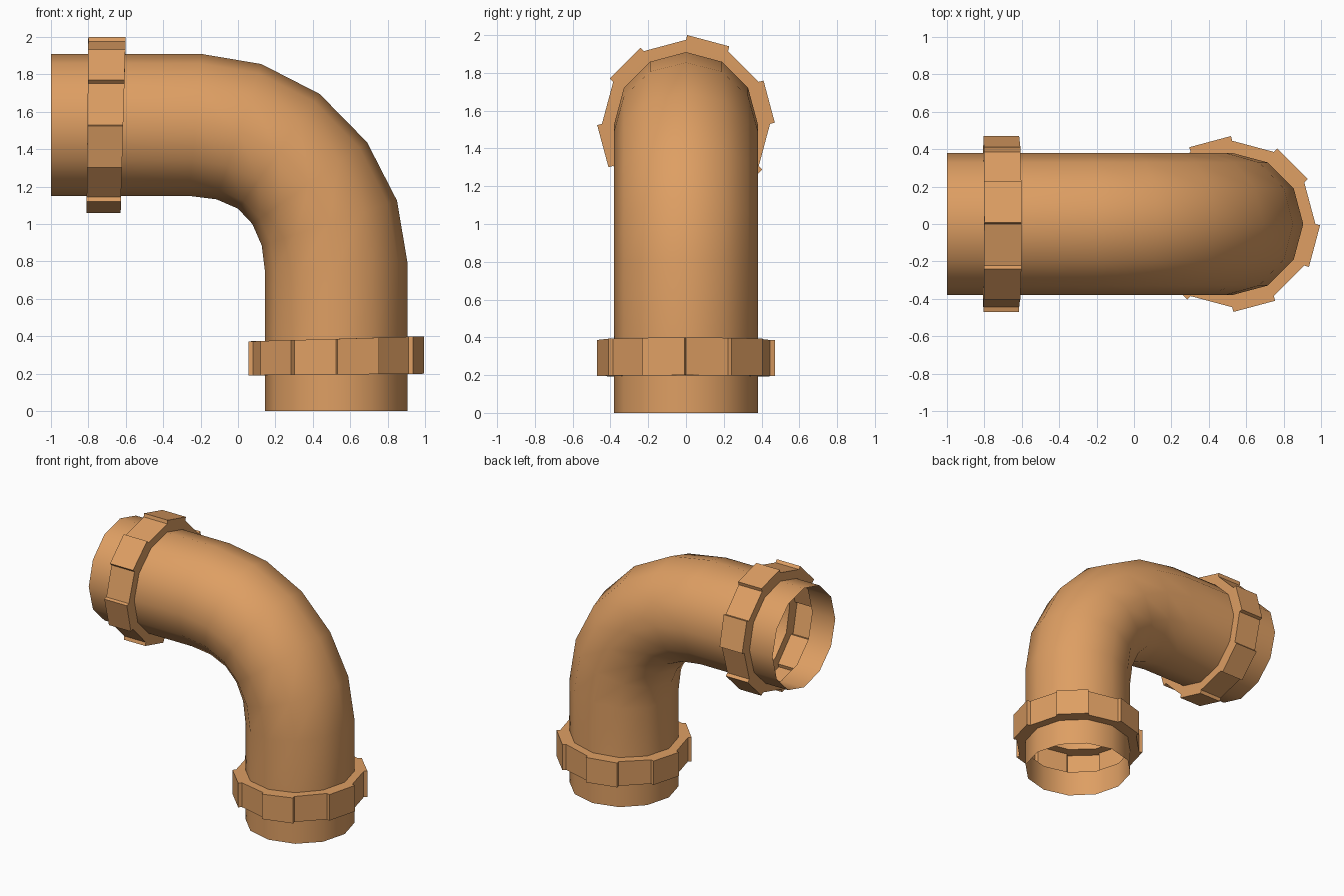
import bpy
import bmesh
import math
from mathutils import Vector

if "Cube" in bpy.data.objects:
    bpy.data.objects.remove(bpy.data.objects["Cube"], do_unlink=True)

SIDES = 12
RADIUS = 0.38        # pipe
BAND = 0.445         # low collar segments
RAISE = 0.026        # extra height of every second collar segment
AXIS = 0.525         # x of the upright leg

clay = bpy.data.materials.new("warm_clay_orange")
clay.use_nodes = True
COLOUR = (0.73, 0.345, 0.125, 1)
clay.diffuse_color = COLOUR
clay.node_tree.nodes["Principled BSDF"].inputs["Base Color"].default_value = COLOUR


def straight(radius, height, tilt):
    """Ring on the upright leg: outer point, inner point, half width."""
    return ((AXIS + radius, height + tilt * radius),
            (AXIS - radius, height - tilt * radius), radius)


def swapped(rings):
    """Carry rings of the upright leg over to the level leg."""
    def flip(p):
        return (p[1] - 1, p[0] + 1.005)
    return [(flip(o), flip(i), w) for o, i, w in reversed(rings)]


def ring_points(ring):
    (ox, oz), (ix, iz), width = ring
    for k in range(SIDES):
        a = math.tau * k / SIDES
        c = math.cos(a) / 2
        yield Vector(((ox + ix) / 2 + (ox - ix) * c,
                      width * math.sin(a),
                      (oz + iz) / 2 + (oz - iz) * c))


def loft(name, rings, raised=None):
    """Skin the rings; optionally raise alternate faces of the middle row."""
    bm = bmesh.new()
    loops = [[bm.verts.new(p) for p in ring_points(r)] for r in rings]
    rows = []
    for a, b in zip(loops, loops[1:]):
        rows.append([bm.faces.new((a[k], a[(k + 1) % SIDES],
                                   b[(k + 1) % SIDES], b[k]))
                     for k in range(SIDES)])
    bm.normal_update()
    if raised is not None:
        picked = rows[1][raised::2]
        new = bmesh.ops.extrude_discrete_faces(bm, faces=picked)["faces"]
        bm.normal_update()
        for face in new:
            shift = face.normal * RAISE
            for v in face.verts:
                v.co += shift
    mesh = bpy.data.meshes.new(name)
    bm.to_mesh(mesh)
    bm.free()
    mesh.materials.append(clay)
    mesh.shade_smooth()
    mesh.set_sharp_from_angle(angle=math.radians(40))
    obj = bpy.data.objects.new(name, mesh)
    bpy.context.collection.objects.link(obj)
    return obj


# Cross-sections of the upright leg
end = straight(RADIUS, 0, 0)
low, low_band = [straight(r, 0.195, 0.01) for r in (RADIUS, BAND)]
high, high_band = [straight(r, 0.386, 0.03) for r in (RADIUS, BAND)]
sleeve = [end, low]
collar = [low, low_band, high_band, high]

# First half of the elbow, the second half is its reflection
half_bend = [high,
             ((0.905, 0.80), (0.145, 0.74), RADIUS),
             ((0.85, 1.125), (0.127, 0.885), RADIUS),
             ((0.69, 1.437), (0.077, 1.0), RADIUS)]

loft("elbow_pipe", half_bend + swapped(half_bend))
loft("lower_sleeve", sleeve)
loft("side_sleeve", swapped(sleeve))
loft("lower_collar", collar, raised=1)
loft("side_collar", swapped(collar), raised=0)
